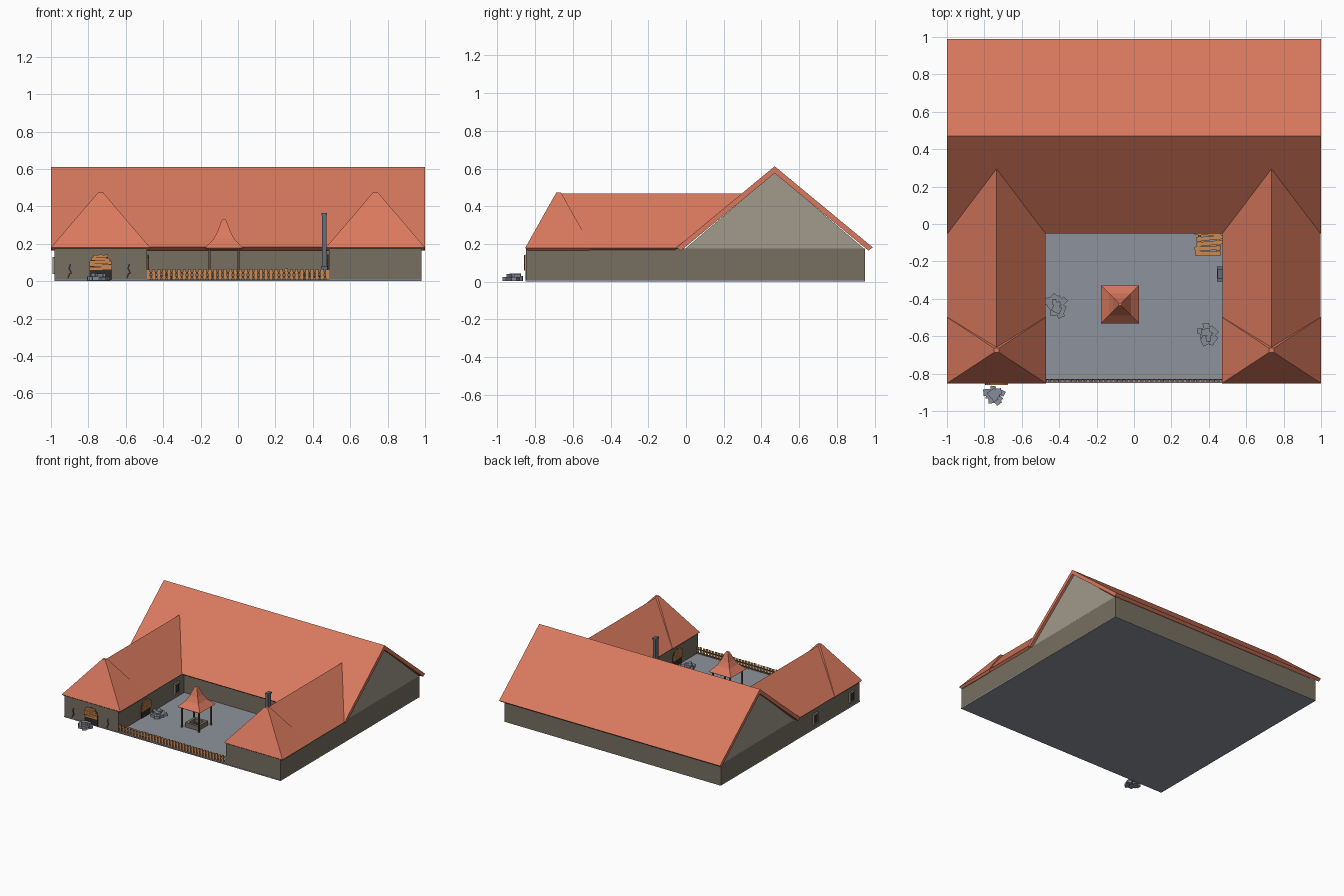
import bpy, bmesh, math, random
from mathutils import Matrix, Vector

if "Cube" in bpy.data.objects:
    bpy.data.objects.remove(bpy.data.objects["Cube"])

random.seed(4)

def mat(name, r, g, b):
    m = bpy.data.materials.new(name)
    m.diffuse_color = (r, g, b, 1)
    m.use_nodes = True
    m.node_tree.nodes["Principled BSDF"].inputs["Base Color"].default_value = m.diffuse_color
    return m

ROOF = mat("terracotta", 0.69, 0.19, 0.11)
WALL = mat("wall_stone", 0.185, 0.16, 0.12)
GABLE = mat("gable_plaster", 0.36, 0.32, 0.26)
PAVE = mat("paving", 0.27, 0.295, 0.34)
WOOD = mat("orange_wood", 0.62, 0.25, 0.08)
DARKWOOD = mat("dark_wood", 0.13, 0.08, 0.045)
STONE = mat("rubble_grey", 0.24, 0.265, 0.31)
METAL = mat("chimney_grey", 0.13, 0.15, 0.18)
HOLE = mat("dark_opening", 0.03, 0.027, 0.025)

def finish(name, bm, m):
    bmesh.ops.recalc_face_normals(bm, faces=bm.faces)
    me = bpy.data.meshes.new(name)
    bm.to_mesh(me)
    bm.free()
    me.materials.append(m)
    ob = bpy.data.objects.new(name, me)
    bpy.context.collection.objects.link(ob)
    return ob

def add_box(bm, c, s, rot=None):
    M = Matrix.Translation(c) @ (rot or Matrix()) @ Matrix.Diagonal((*s, 1))
    bmesh.ops.create_cube(bm, size=1, matrix=M)

def box(name, lo, hi, m):
    bm = bmesh.new()
    lo, hi = Vector(lo), Vector(hi)
    add_box(bm, (lo + hi) / 2, hi - lo)
    return finish(name, bm, m)

def loft(name, ring_a, ring_b, m):
    """Solid between two matching closed rings of points."""
    bm = bmesh.new()
    a = [bm.verts.new(p) for p in ring_a]
    b = [bm.verts.new(p) for p in ring_b]
    n = len(a)
    for i in range(n):
        j = (i + 1) % n
        bm.faces.new((a[i], a[j], b[j], b[i]))
    bm.faces.new(a)
    bm.faces.new(b)
    return finish(name, bm, m)

def square_stack(name, cx, cy, rings, m):
    """Stacked rectangles (half x, half y, z), closed at both ends."""
    bm = bmesh.new()
    loops = [[bm.verts.new((cx + sx * hx, cy + sy * hy, z))
              for sx, sy in ((-1, -1), (1, -1), (1, 1), (-1, 1))] for hx, hy, z in rings]
    for a, b in zip(loops, loops[1:]):
        for i in range(4):
            j = (i + 1) % 4
            bm.faces.new((a[i], a[j], b[j], b[i]))
    bm.faces.new(loops[0])
    bm.faces.new(loops[-1])
    return finish(name, bm, m)

# Paved base and U-shaped walls
box("paved_base", (-0.98, -0.85, 0), (0.98, 0.95, 0.008), PAVE)
box("main_hall_walls", (-0.98, 0, 0.001), (0.98, 0.95, 0.176), WALL)
for s, side in ((-1, "left"), (1, "right")):
    xs = sorted((s * 0.487, s * 0.98))
    box(side + "_wing_walls", (xs[0], -0.848, 0.001), (xs[1], 0.01, 0.176), WALL)

# Main roof: thick V profile along x
prof = [(-0.05, .182), (0.47, .612), (0.99, .182), (0.967, .165), (0.47, .575), (-0.027, .165)]
loft("main_roof", [(-1, y, z) for y, z in prof], [(1, y, z) for y, z in prof], ROOF)
tri = [(-0.01, .17), (0.47, .58), (0.95, .17)]
for s, side in ((-1, "left"), (1, "right")):
    loft(side + "_gable", [(s * .98, y, z) for y, z in tri], [(s * .96, y, z) for y, z in tri], GABLE)

# Wing roofs: ridge cut to the main slope, pyramid cap in front
wprof = [(-.263, .18), (0, .467), (.263, .18), (.243, .166), (0, .435), (-.243, .166)]
for s, side in ((-1, "left"), (1, "right")):
    cx = s * 0.735
    loft(side + "_wing_roof", [(cx + x, -0.67, z) for x, z in wprof],
         [(cx + x, -0.04 + (z - .182) / .827, z) for x, z in wprof], ROOF)
    square_stack(side + "_hip_cap", cx, -0.675,
                 [(.25, .163, .165), (.265, .177, .18), (.014, .012, .474)], ROOF)

# Well: stone kerb, posts, flared roof
wx, wy = -0.075, -0.43
bm = bmesh.new()
for s in (-1, 1):
    add_box(bm, (wx + s * .05, wy, .024), (.022, .122, .04))
    add_box(bm, (wx, wy + s * .05, .024), (.08, .022, .04))
finish("well_kerb", bm, WALL)
box("well_shaft", (wx - .04, wy - .04, .005), (wx + .04, wy + .04, .012), HOLE)
bm = bmesh.new()
for sx in (-1, 1):
    for sy in (-1, 1):
        add_box(bm, (wx + sx * .078, wy + sy * .078, .09), (.01, .01, .176))
finish("well_posts", bm, DARKWOOD)
square_stack("well_roof", wx, wy, [(.093, .093, .17), (.102, .102, .177), (.058, .058, .222),
             (.035, .035, .265), (.014, .014, .322), (.007, .007, .33)], ROOF)

# Picket fence across the courtyard front
bm = bmesh.new()
for i in range(36):
    x = -0.478 + i * 0.0273
    add_box(bm, (x, -0.838, .034), (.017, .006, .062 + random.uniform(-.006, .004)),
            Matrix.Rotation(random.uniform(-.05, .05), 4, 'Y'))
finish("fence_pickets", bm, WOOD)
bm = bmesh.new()
for z in (.02, .046):
    add_box(bm, (0, -0.831, z), (.97, .006, .008))
finish("fence_rails", bm, DARKWOOD)

# Chimney beside the right wing
bm = bmesh.new()
add_box(bm, (.462, -.268, .185), (.024, .042, .36))
add_box(bm, (.462, -.268, .045), (.034, .08, .075))
add_box(bm, (.462, -.268, .358), (.03, .048, .012))
finish("chimney_pipe", bm, METAL)

# Plank pile in the courtyard corner
bm = bmesh.new()
for i in range(6):
    add_box(bm, (.4 + random.uniform(-.006, .006), -.157 + i * .027, .045), (.14, .022, .008),
            Matrix.Rotation(random.uniform(-.1, .1), 4, 'Z'))
finish("plank_deck", bm, WOOD)
bm = bmesh.new()
for x in (.35, .45):
    add_box(bm, (x, -.09, .024), (.016, .15, .034))
finish("plank_supports", bm, DARKWOOD)

def wall_frame(x, y, ang):
    """Local x runs along the wall, local -y points outward."""
    return Matrix.Translation((x, y, 0)) @ Matrix.Rotation(ang, 4, 'Z')

def boarded_arch(name, M):
    # dark arched opening, frame blocks, crooked boards
    arc = [(-.06, .006), (.06, .006)] + [(.06 * math.cos(a), .088 + .055 * math.sin(a))
           for a in [math.pi * k / 8 for k in range(9)]]
    loft(name + "_opening", [M @ Vector((x, -.004, z)) for x, z in arc],
         [M @ Vector((x, .004, z)) for x, z in arc], HOLE)
    bm = bmesh.new()
    for k in range(5):
        z = .068 + k * .0165
        w = .12 if k < 3 else .115 - (k - 2) * .018
        add_box(bm, (0, -.008, z), (w, .007, .0135),
                Matrix.Rotation(random.uniform(-.08, .08), 4, 'Y'))
    bm.transform(M)
    finish(name + "_boards", bm, WOOD)

def rubble(name, cx, cy, rx, ry, m, top):
    bm = bmesh.new()
    for k in range(11):
        d = random.uniform(.028, .048)
        a, r = k * 2.4, math.sqrt((k + .3) / 11)
        h = random.uniform(.018, .026)
        z = h / 2 + (.022 if k < top else .004)
        add_box(bm, (cx + rx * r * math.cos(a), cy + ry * r * math.sin(a), z), (d, d * .8, h),
                Matrix.Rotation(random.uniform(0, 3), 4, 'Z'))
    finish(name, bm, m)

boarded_arch("front_arch", wall_frame(-.735, -.848, 0))
boarded_arch("left_court_arch", wall_frame(-.487, -.50, math.pi / 2))
boarded_arch("right_court_arch", wall_frame(.487, -.58, -math.pi / 2))
rubble("front_rubble", -.745, -.915, .045, .042, STONE, 4)
rubble("left_court_rubble", -.415, -.43, .045, .055, STONE, 3)
rubble("right_court_rubble", .395, -.59, .045, .05, STONE, 3)

# Cracks on the left wing front
bm = bmesh.new()
for x in (-.9, -.585):
    for k, t in enumerate((.35, -.4, .3)):
        add_box(bm, (x + (-.004, .004, 0)[k], -.849, .03 + k * .024), (.008, .004, .03),
                Matrix.Rotation(t, 4, 'Y'))
finish("wall_cracks", bm, HOLE)

# Small framed windows on the left wing
for i, (x, y, ang) in enumerate(((-.98, -.27, -math.pi / 2), (-.98, -.74, -math.pi / 2),
                                 (-.487, -.1, math.pi / 2))):
    M = wall_frame(x, y, ang)
    bm = bmesh.new()
    add_box(bm, (0, -.002, .085), (.045, .008, .07))
    bm.transform(M)
    finish("window_pane_%d" % (i + 1), bm, HOLE)
    bm = bmesh.new()
    for s in (-1, 1):
        add_box(bm, (s * .026, -.004, .085), (.008, .014, .09))
        add_box(bm, (0, -.004, .085 + s * .04), (.052, .014, .01))
    bm.transform(M)
    finish("window_frame_%d" % (i + 1), bm, GABLE)
